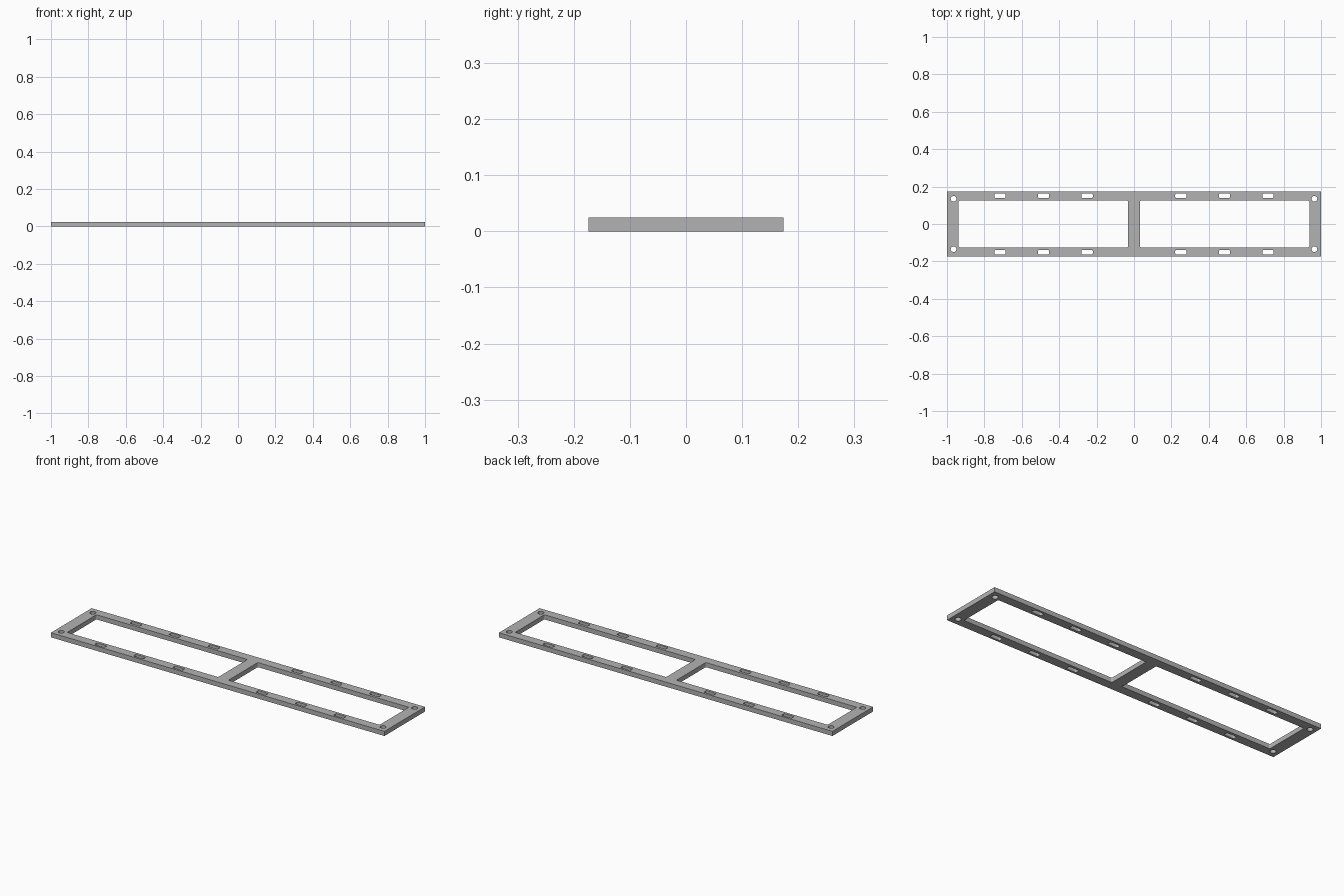
import bpy
import math

cube = bpy.data.objects.get("Cube")
if cube:
    bpy.data.objects.remove(cube, do_unlink=True)

THICK = 0.025

grey = bpy.data.materials.new("plain grey")
grey.use_nodes = True
colour = (0.45, 0.45, 0.45, 1)
grey.diffuse_color = colour
grey.node_tree.nodes["Principled BSDF"].inputs["Base Color"].default_value = colour

outline = bpy.data.curves.new("mounting_frame", "CURVE")
outline.dimensions = "2D"
outline.fill_mode = "BOTH"
outline.extrude = THICK / 2


def add_loop(points):
    spline = outline.splines.new("POLY")
    spline.points.add(len(points) - 1)
    for p, (x, y) in zip(spline.points, points):
        p.co = (x, y, 0, 1)
    spline.use_cyclic_u = True


def rounded_rect(cx, cy, hx, hy, r, steps=6):
    """Closed outline with quarter-circle corners."""
    points = []
    for k, (sx, sy) in enumerate(((1, 1), (-1, 1), (-1, -1), (1, -1))):
        for i in range(steps + 1):
            a = (k + i / steps) * math.pi / 2
            points.append((cx + sx * (hx - r) + r * math.cos(a),
                           cy + sy * (hy - r) + r * math.sin(a)))
    return points


def circle(cx, cy, r, sides=32):
    return [(cx + r * math.cos(math.tau * i / sides),
             cy + r * math.sin(math.tau * i / sides)) for i in range(sides)]


# Outer edge
add_loop([(-1, -0.174), (1, -0.174), (1, 0.174), (-1, 0.174)])

for sx in (-1, 1):
    # Large window
    add_loop(rounded_rect(sx * 0.484, 0, 0.453, 0.125, 0.006))
    for sy in (-1, 1):
        # Corner screw hole and slots along the rail
        add_loop(circle(sx * 0.965, sy * 0.135, 0.015))
        for x in (0.25, 0.484, 0.717):
            add_loop(rounded_rect(sx * x, sy * 0.151, 0.03, 0.0115, 0.006))

# Solid plate resting on the ground
frame = bpy.data.objects.new("mounting_frame", outline)
bpy.context.collection.objects.link(frame)
frame.location.z = THICK / 2
outline.materials.append(grey)
bpy.ops.object.select_all(action="DESELECT")
frame.select_set(True)
bpy.context.view_layer.objects.active = frame
bpy.ops.object.convert(target="MESH")
frame = bpy.context.object

# Join the caps to the walls, keeping hard edges
bpy.ops.object.mode_set(mode="EDIT")
bpy.ops.mesh.select_all(action="SELECT")
bpy.ops.mesh.remove_doubles(threshold=0.0001)
bpy.ops.mesh.normals_make_consistent(inside=False)
bpy.ops.object.mode_set(mode="OBJECT")
bpy.ops.object.shade_smooth_by_angle(angle=math.radians(30))
